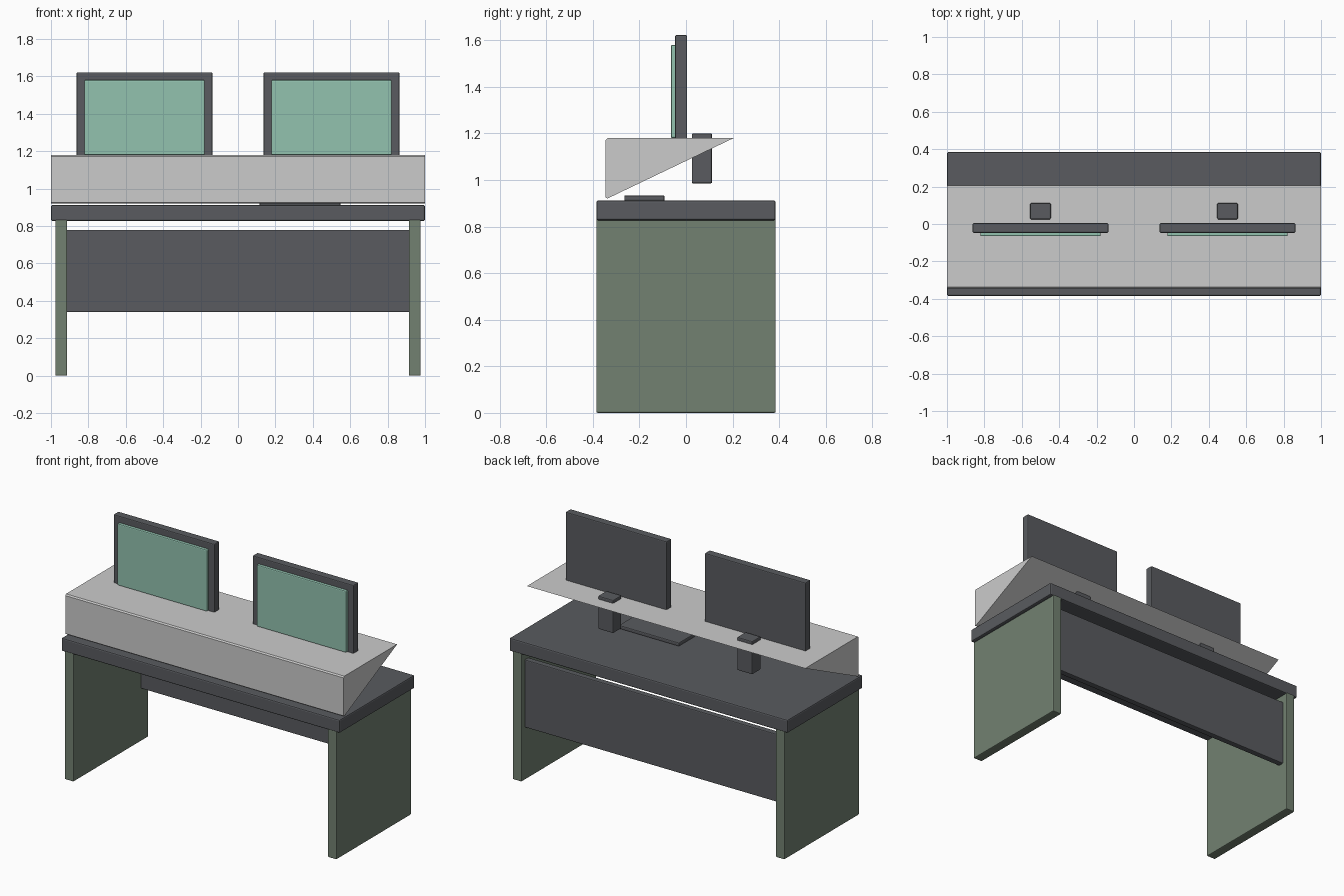
import bpy, bmesh

if "Cube" in bpy.data.objects:
    bpy.data.objects.remove(bpy.data.objects["Cube"])


def material(name, rgb):
    m = bpy.data.materials.new(name)
    m.diffuse_color = (*rgb, 1)
    m.use_nodes = True
    m.node_tree.nodes["Principled BSDF"].inputs["Base Color"].default_value = m.diffuse_color
    return m


DARK = material("dark_grey", (0.10, 0.105, 0.115))
GREEN = material("sage_green", (0.17, 0.22, 0.165))
TEAL = material("screen_teal", (0.29, 0.54, 0.43))


def add_object(name, bm, mat=None):
    bmesh.ops.recalc_face_normals(bm, faces=bm.faces)
    mesh = bpy.data.meshes.new(name)
    bm.to_mesh(mesh)
    bm.free()
    ob = bpy.data.objects.new(name, mesh)
    bpy.context.collection.objects.link(ob)
    if mat:
        mesh.materials.append(mat)
    return ob


def box(name, x, y, z, mat=None, bevel=0.006):
    """Bevelled box from (min, max) ranges."""
    bm = bmesh.new()
    bmesh.ops.create_cube(bm, size=1)
    for v in bm.verts:
        v.co = [(r[0] + r[1]) / 2 + c * (r[1] - r[0]) for c, r in zip(v.co, (x, y, z))]
    ob = add_object(name, bm, mat)
    mod = ob.modifiers.new("bevel", 'BEVEL')
    mod.width = bevel
    mod.segments = 2
    return ob


def prism(name, profile, half_width, mat=None):
    """Extrude a y-z profile along x."""
    bm = bmesh.new()
    face = bm.faces.new([bm.verts.new((-half_width, y, z)) for y, z in profile])
    out = bmesh.ops.extrude_face_region(bm, geom=[face])
    verts = [g for g in out["geom"] if isinstance(g, bmesh.types.BMVert)]
    bmesh.ops.translate(bm, verts=verts, vec=(2 * half_width, 0, 0))
    return add_object(name, bm, mat)


# Desk
box("desk_top", (-1, 1), (-0.385, 0.385), (0.827, 0.912), DARK, 0.008)
box("modesty_panel", (-0.92, 0.92), (0.31, 0.35), (0.34, 0.78), DARK)

# Wedge-shaped raised shelf
prism("raised_shelf", [(-0.345, 0.925), (-0.345, 1.172), (-0.337, 1.18),
                       (0.205, 1.18), (-0.338, 0.92)], 1.0)

# Keyboard
box("keyboard", (0.115, 0.548), (-0.265, -0.092), (0.91, 0.934), DARK)

# Paired parts: side panels, monitors, screens, stands
for s, side in ((-1, "left"), (1, "right")):
    def span(a, b):
        return tuple(sorted((s * a, s * b)))

    box(side + "_leg", span(0.913, 0.977), (-0.385, 0.385), (0, 0.835), GREEN)
    box(side + "_monitor", span(0.137, 0.863), (-0.047, 0.005), (1.14, 1.622), DARK)
    box(side + "_screen", span(0.178, 0.822), (-0.065, -0.04), (1.18, 1.58), TEAL)
    box(side + "_monitor_stand", span(0.445, 0.555), (0.025, 0.112), (0.985, 1.2), DARK)
